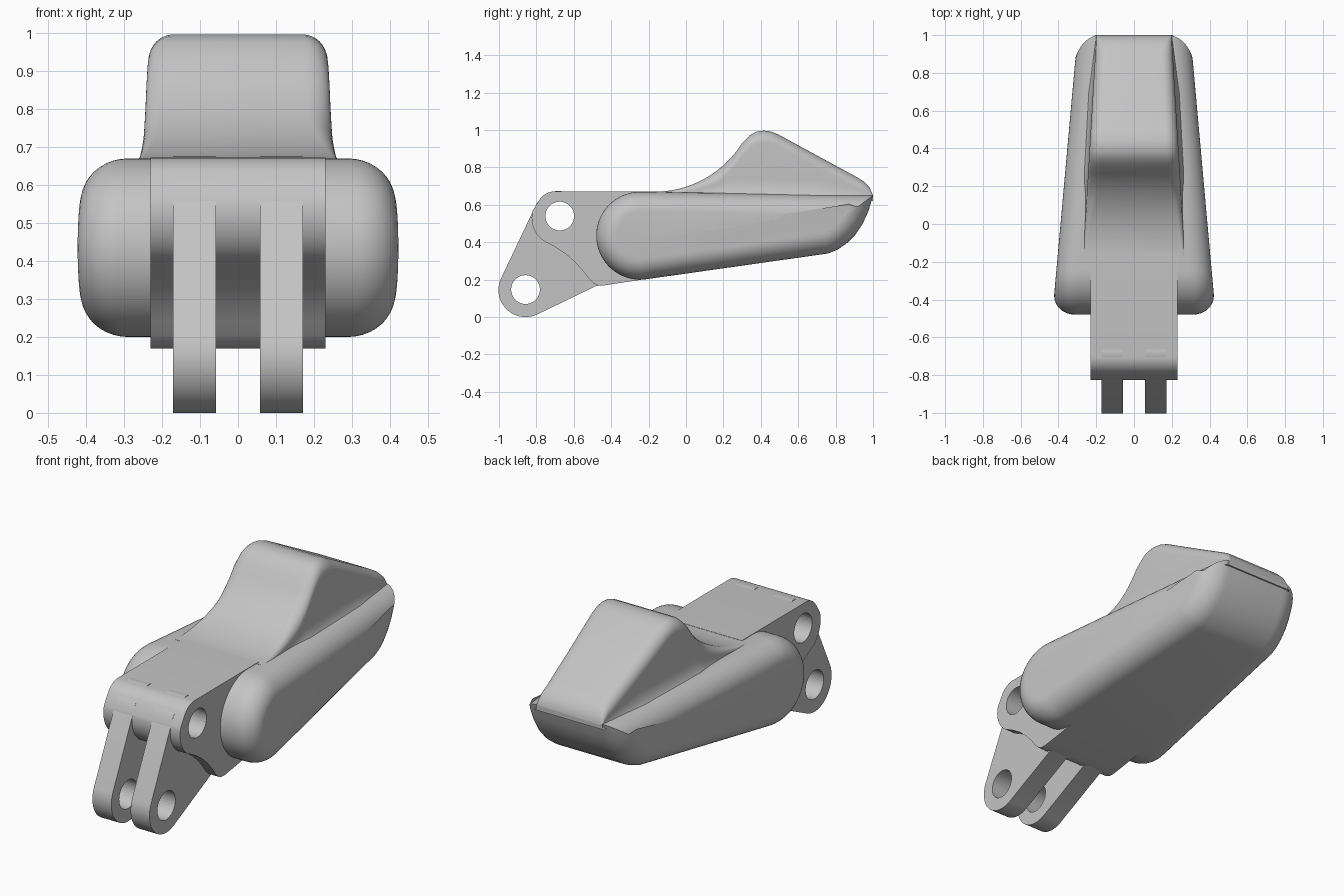
import bpy, bmesh, math
from mathutils import Vector

cube = bpy.data.objects.get("Cube")
if cube:
    bpy.data.objects.remove(cube, do_unlink=True)

grey = bpy.data.materials.new("plain grey")
grey.use_nodes = True
grey.diffuse_color = (0.55, 0.55, 0.55, 1)
grey.node_tree.nodes["Principled BSDF"].inputs["Base Color"].default_value = (0.55, 0.55, 0.55, 1)


def loft(name, rings):
    """Skin a list of equal-length closed rings and cap both ends."""
    bm = bmesh.new()
    loops = [[bm.verts.new(p) for p in ring] for ring in rings]
    count = len(loops[0])
    for a, b in zip(loops, loops[1:]):
        for i in range(count):
            j = (i + 1) % count
            bm.faces.new((a[i], a[j], b[j], b[i]))
    bm.faces.new(loops[0])
    bm.faces.new(loops[-1])
    bmesh.ops.recalc_face_normals(bm, faces=bm.faces)
    mesh = bpy.data.meshes.new(name)
    bm.to_mesh(mesh)
    bm.free()
    mesh.materials.append(grey)
    obj = bpy.data.objects.new(name, mesh)
    bpy.context.collection.objects.link(obj)
    return obj


def plate(name, profile, x0, x1):
    return loft(name, [[(x, y, z) for y, z in profile] for x in (x0, x1)])


def arc(cy, cz, r, start, end, steps=16):
    angles = [math.radians(start + (end - start) * i / steps) for i in range(steps + 1)]
    return [(cy + r * math.cos(a), cz + r * math.sin(a)) for a in angles]


def inset(profile, d):
    """Move a counterclockwise outline inward with mitred corners."""
    pts = [Vector(p) for p in profile]
    result = []
    for i, p in enumerate(pts):
        u = (p - pts[i - 1]).normalized()
        v = (pts[(i + 1) % len(pts)] - p).normalized()
        n, m = Vector((-u.y, u.x)), Vector((-v.y, v.x))
        result.append(p + (n + m) * d / (1 + n.dot(m)))
    return result


# Main body: side outline swept across a tapering width with rounded rims
outline = arc(-0.245, 0.435, 0.235, 90, 278, 28)
outline += [(0.76, 0.34), (0.81, 0.36), (0.86, 0.395), (0.905, 0.44),
            (0.945, 0.5), (0.975, 0.565), (1.0, 0.65)]
rim = []
for i in range(11):
    a = math.pi / 2 * i / 10
    rim.append((0.12 * (1 - math.cos(a)), 0.11 * (1 - math.sin(a))))
rings = []
for side, steps in ((-1, rim), (1, rim[::-1])):
    for narrow, d in steps:
        rings.append([(side * (0.425 - 0.09 * (y + 0.4) - narrow), y, z)
                      for y, z in inset(outline, d)])
body = loft("main_body", rings)

# Raised ridge: cross-sections with flared feet and rounded shoulders
crest = []
for i in range(15):
    y = -0.17 + 0.47 * i / 14
    crest.append((y, 1.225 - math.sqrt(0.555 ** 2 - (y + 0.17) ** 2)))
crest += [(0.325, 0.955), (0.35, 0.978), (0.38, 0.992), (0.415, 0.997), (0.45, 0.993),
          (0.49, 0.978), (0.7, 0.864), (0.91, 0.75), (0.95, 0.725), (0.98, 0.695), (1.0, 0.65)]
sections = []
for y, top in crest:
    base = 0.64 - 0.016 * (y + 0.245)
    height = top - base
    half = 0.235 - 0.06 * (y - 0.4)
    foot = min(0.11, height * 0.5)
    round_off = min(0.065, height * 0.45)
    right = []
    for i in range(9):
        a = math.pi / 2 * i / 8
        right.append((half + 0.55 * foot * (1 - math.sin(a)), base + foot * (1 - math.cos(a))))
    for i in range(9):
        a = math.pi / 2 * i / 8
        right.append((half - round_off * (1 - math.cos(a)),
                      top - round_off * (1 - math.sin(a))))
    sections.append([(x, y, z) for x, z in right] + [(-x, y, z) for x, z in reversed(right)])
ridge = loft("raised_ridge", sections)

# Hinge block in front of the body
block_outline = [(-0.15, 0.672)] + arc(-0.7, 0.572, 0.1, 90, 150, 8)
block_outline += arc(-0.675, 0.53, 0.15, 165, 235, 10)
block_outline += [(-0.7, 0.375), (-0.64, 0.335), (-0.59, 0.29), (-0.55, 0.245), (-0.52, 0.205),
                  (-0.495, 0.18), (-0.47, 0.17), (-0.44, 0.169), (-0.15, 0.213)]
block = plate("hinge_block", block_outline, -0.23, 0.23)

# Pair of hinge lugs
lug_outline = arc(-0.675, 0.53, 0.145, 90, 156, 8) + arc(-0.858, 0.145, 0.145, 156, 295, 20)
lug_outline += [(-0.48, 0.166), (-0.4, 0.178), (-0.4, 0.6)]
lugs = [plate(name, lug_outline, min(s * 0.058, s * 0.171), max(s * 0.058, s * 0.171))
        for name, s in (("left_lug", 1), ("right_lug", -1))]

# Pin holes
for name, cy, cz in (("upper_pin_cutter", -0.675, 0.54), ("lower_pin_cutter", -0.858, 0.147)):
    cutter = plate(name, arc(cy, cz, 0.077, 0, 350, 35), -0.4, 0.4)
    cutter.hide_render = True
    cutter.hide_viewport = True
    for part in [block] + lugs:
        if part is block and name.startswith("lower"):
            continue
        hole = part.modifiers.new(name, "BOOLEAN")
        hole.operation = "DIFFERENCE"
        hole.solver = "EXACT"
        hole.object = cutter

# Smooth shading with sharp creases kept
bpy.ops.object.select_all(action="DESELECT")
for part in [body, ridge, block] + lugs:
    part.select_set(True)
bpy.context.view_layer.objects.active = body
bpy.ops.object.shade_smooth_by_angle(angle=math.radians(35))
